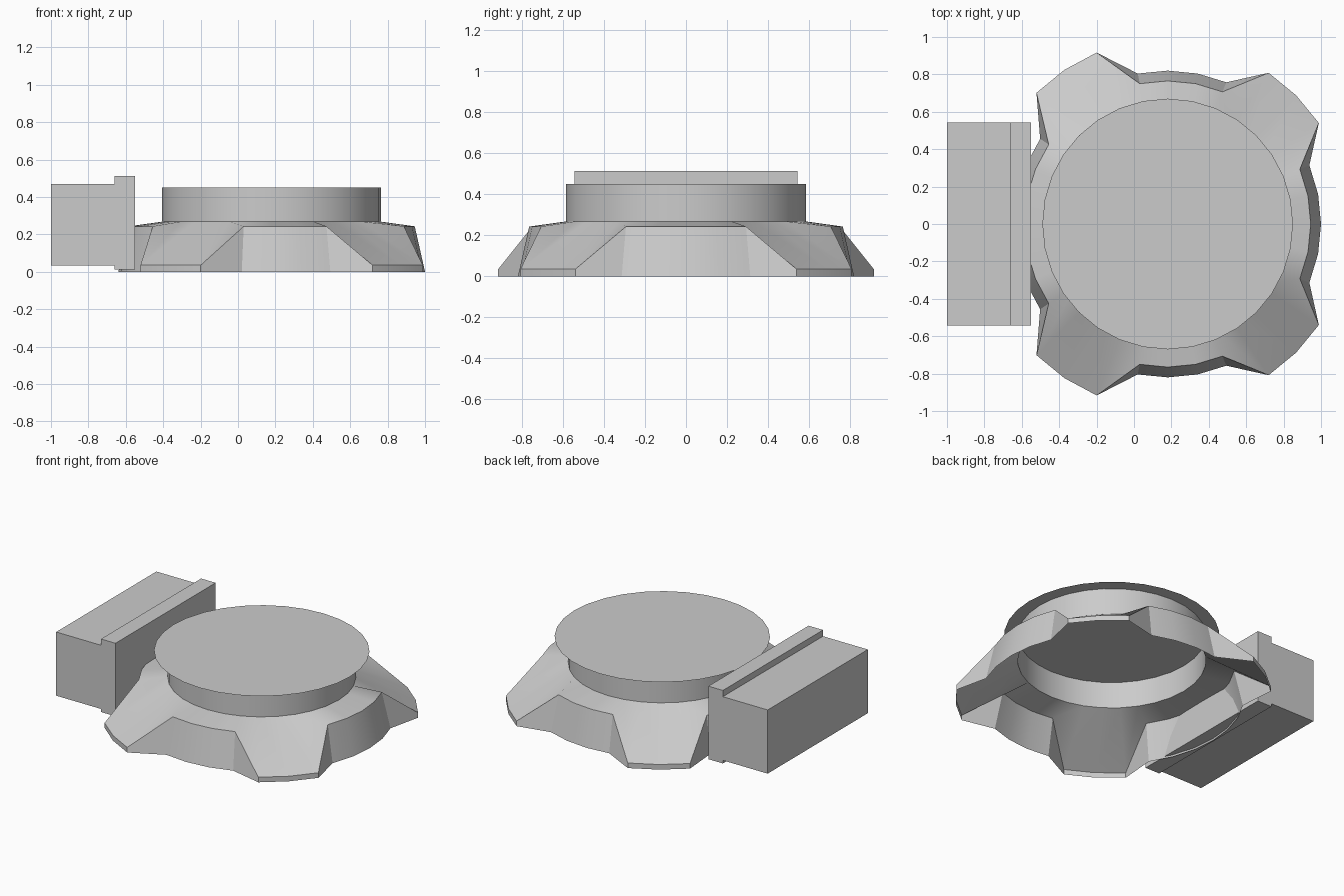
import bpy, bmesh
from math import cos, sin, pi, radians

if "Cube" in bpy.data.objects:
    bpy.data.objects.remove(bpy.data.objects["Cube"])

SEG = 32
CX = 0.18  # centre of the round base


def make_object(name, bm, smooth=False):
    mesh = bpy.data.meshes.new(name)
    bm.to_mesh(mesh)
    bm.free()
    ob = bpy.data.objects.new(name, mesh)
    bpy.context.collection.objects.link(ob)
    if smooth:
        bpy.context.view_layer.objects.active = ob
        ob.select_set(True)
        bpy.ops.object.shade_smooth_by_angle(angle=radians(30))
        ob.select_set(False)
    return ob


def ring(bm, point):
    """Ring of vertices; point(i) gives (radius, height) for column i."""
    verts = []
    for i in range(SEG):
        r, z = point(i)
        a = 2 * pi * i / SEG
        verts.append(bm.verts.new((CX + r * cos(a), r * sin(a), z)))
    return verts


def bridge(bm, upper, lower):
    for i in range(SEG):
        j = (i + 1) % SEG
        bm.faces.new((upper[i], lower[i], lower[j], upper[j]))


# Foot columns: three neighbouring columns per foot, mirrored front to back
foot_radius = {}
for cols, r in (((3, 4, 5), 0.972), ((10, 11, 12), 0.992)):
    for c in cols:
        foot_radius[c] = foot_radius[SEG - c] = r

# Round neck and flared open skirt with four feet
bm = bmesh.new()
rings = [
    ring(bm, lambda i: (0.585, 0.45)),
    ring(bm, lambda i: (0.585, 0.268)),
    ring(bm, lambda i: (foot_radius[i], 0.035) if i in foot_radius else (0.765, 0.243)),
    ring(bm, lambda i: (foot_radius.get(i, 0.82), 0.0)),
]
for upper, lower in zip(rings, rings[1:]):
    bridge(bm, upper, lower)
make_object("footed_base", bm, smooth=True)

# Thin overhanging top plate
bm = bmesh.new()
bm.faces.new(ring(bm, lambda i: (0.67, 0.45)))
make_object("top_plate", bm)

# Side block with raised flange: stepped profile extruded along y
profile = [(-1, 0.033), (-0.66, 0.033), (-0.66, 0.012), (-0.55, 0.012),
           (-0.55, 0.513), (-0.66, 0.513), (-0.66, 0.47), (-1, 0.47)]
bm = bmesh.new()
face = bm.faces.new([bm.verts.new((x, -0.543, z)) for x, z in profile])
out = bmesh.ops.extrude_face_region(bm, geom=[face], use_keep_orig=True)
moved = [v for v in out["geom"] if isinstance(v, bmesh.types.BMVert)]
bmesh.ops.translate(bm, verts=moved, vec=(0, 1.086, 0))
bmesh.ops.recalc_face_normals(bm, faces=bm.faces[:])
make_object("side_block", bm)
